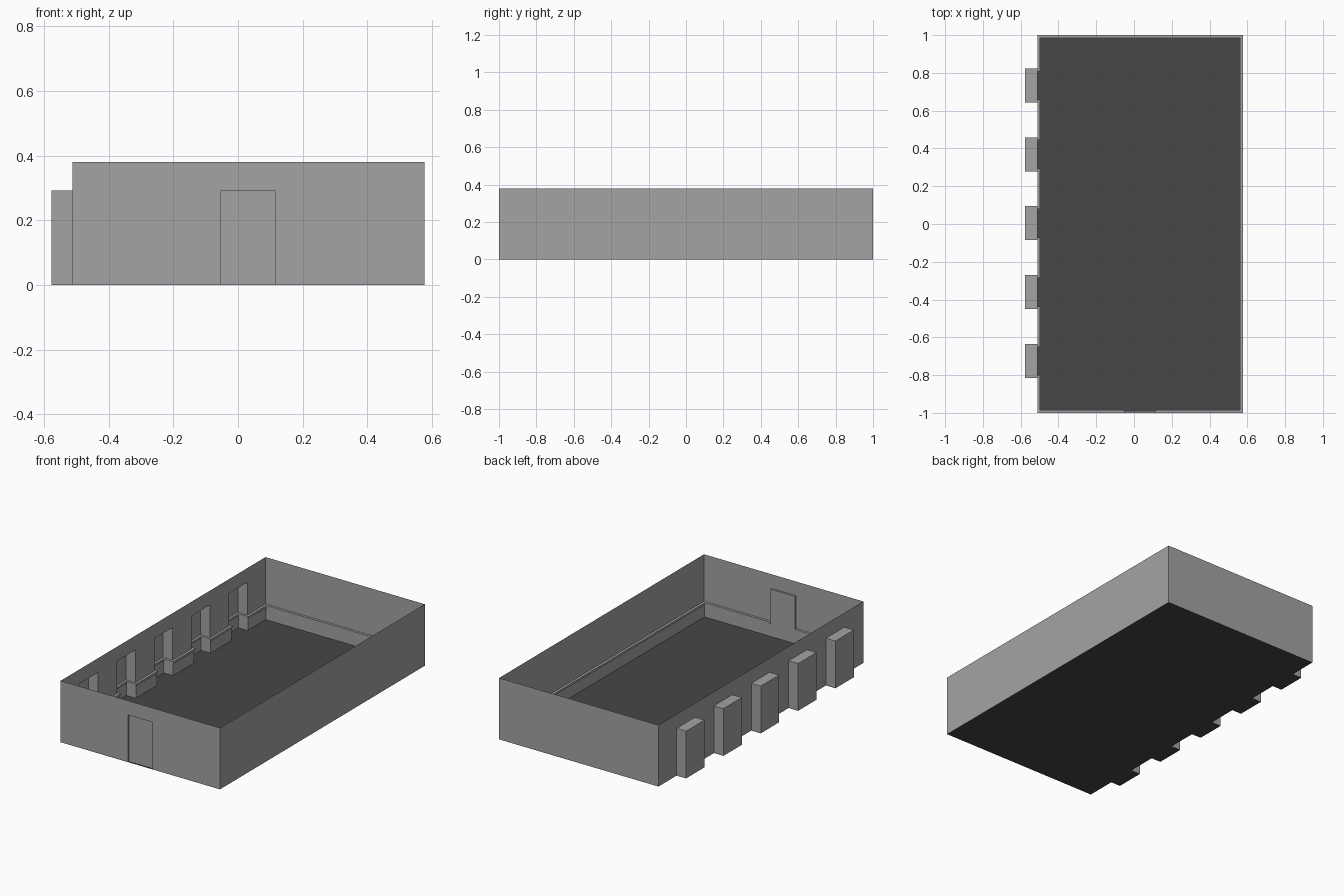
import bpy
import bmesh
from mathutils import Vector

if "Cube" in bpy.data.objects:
    bpy.data.objects.remove(bpy.data.objects["Cube"])

# Main dimensions
X0, X1, Y = -0.512, 0.577, 1.0        # room rectangle
BAY_X, BAY_HALF = -0.577, 0.09        # outer face and half width of the bays
BAYS = [0.733 - 0.3645 * i for i in range(5)]
TOP, HEAD = 0.38, 0.292               # wall top, head of bays and door
DX0, DX1, DOOR_Y = -0.053, 0.115, -0.99


def material(name, value):
    m = bpy.data.materials.new(name)
    m.diffuse_color = (value, value, value, 1)
    m.use_nodes = True
    m.node_tree.nodes["Principled BSDF"].inputs["Base Color"].default_value = m.diffuse_color
    return m


WALL = material("wall grey", 0.37)
FLOOR = material("floor dark grey", 0.062)


def build(name, faces, mat):
    """Make one object from a list of polygons, welding shared corners."""
    bm = bmesh.new()
    for f in faces:
        bm.faces.new([bm.verts.new(p) for p in f])
    bmesh.ops.remove_doubles(bm, verts=bm.verts, dist=1e-5)
    bmesh.ops.recalc_face_normals(bm, faces=bm.faces)
    mesh = bpy.data.meshes.new(name)
    bm.to_mesh(mesh)
    bm.free()
    mesh.materials.append(mat)
    ob = bpy.data.objects.new(name, mesh)
    bpy.context.collection.objects.link(ob)
    return ob


def rect(x0, x1, y0, y1, z):
    return [(x0, y0, z), (x1, y0, z), (x1, y1, z), (x0, y1, z)]


def strip(path, z0, z1):
    """Upright faces along a plan path."""
    return [[(*a, z0), (*b, z0), (*b, z1), (*a, z1)] for a, b in zip(path, path[1:])]


# Plan of the room, anticlockwise from one side of the door to the other
plan = [(DX1, -Y), (X1, -Y), (X1, Y), (X0, Y)]
for c in BAYS:
    hi, lo = c + BAY_HALF, c - BAY_HALF
    plan += [(X0, hi), (BAY_X, hi), (BAY_X, lo), (X0, lo)]
plan += [(X0, -Y), (DX0, -Y)]

# Thin walls: lower part with bays, upper part as a plain rectangle
corners = [(X0, -Y), (X1, -Y), (X1, Y), (X0, Y), (X0, -Y)]
build("walls", strip(plan, 0, HEAD) + strip(corners, HEAD, TOP), WALL)
build("bay_roofs", [rect(BAY_X, X0, c - BAY_HALF, c + BAY_HALF, HEAD) for c in BAYS], WALL)

# Shallow door recess in the front wall
door = [(DX0, -Y), (DX0, DOOR_Y), (DX1, DOOR_Y), (DX1, -Y)]
build("door", strip(door, 0, HEAD) + [rect(DX0, DX1, -Y, DOOR_Y, HEAD)], WALL)

# Floor, reaching into the bays
build("floor", [rect(X0, X1, -Y, Y, 0)] +
      [rect(BAY_X, X0, c - BAY_HALF, c + BAY_HALF, 0) for c in BAYS], FLOOR)


def inset(path, d):
    """Shift an open right-angled path inwards by d."""
    pts = [Vector(p) for p in path]
    normals = []
    for a, b in zip(pts, pts[1:]):
        t = (b - a).normalized()
        normals.append(Vector((-t.y, t.x)))
    moves = [normals[0]] + [m + n for m, n in zip(normals, normals[1:])] + [normals[-1]]
    return [tuple(p + m * d) for p, m in zip(pts, moves)]


# Wainscot board with a projecting rail, swept along the inside of the walls
profile = [(0.010, 0), (0.010, 0.077), (0.015, 0.077), (0.015, 0.09), (0, 0.09)]
rows = [[(*p, z) for p in inset(plan, d)] for d, z in profile]
faces = []
for low, high in zip(rows, rows[1:]):
    for i in range(len(plan) - 1):
        faces.append([low[i], low[i + 1], high[i + 1], high[i]])
for end in (0, -1):
    faces.append([(*plan[end], 0)] + [r[end] for r in rows])
build("wainscot_rail", faces, WALL)
